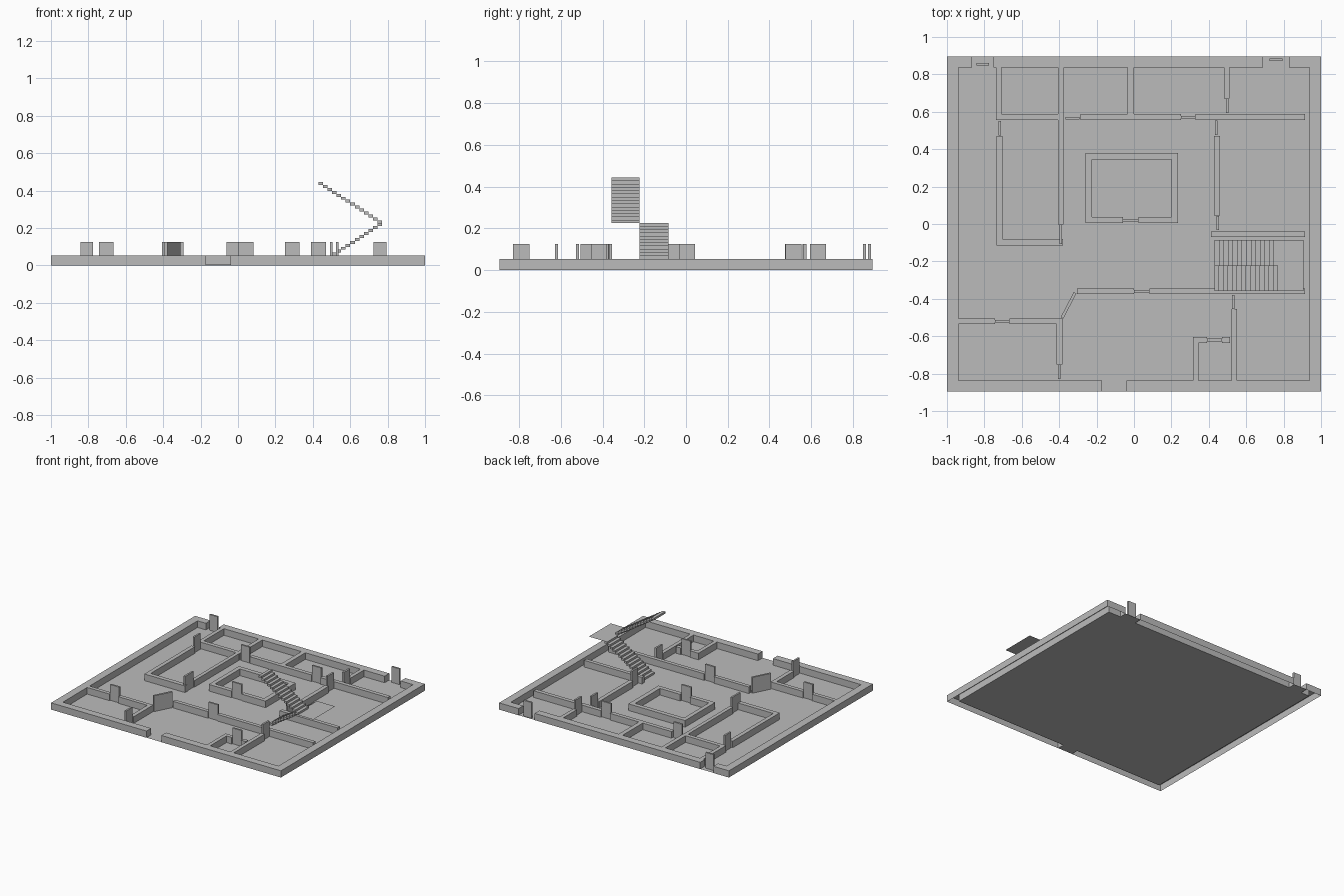
import bpy, bmesh, math
from mathutils import Vector

if "Cube" in bpy.data.objects:
    bpy.data.objects.remove(bpy.data.objects["Cube"])

WALL_H, DOOR_H = 0.053, 0.125
grey = bpy.data.materials.new("plain_grey")
grey.diffuse_color = (0.5, 0.5, 0.5, 1)
grey.use_nodes = True
grey.node_tree.nodes["Principled BSDF"].inputs["Base Color"].default_value = grey.diffuse_color


def finish(name, bm):
    mesh = bpy.data.meshes.new(name)
    bm.normal_update()
    bm.to_mesh(mesh)
    bm.free()
    mesh.materials.append(grey)
    ob = bpy.data.objects.new(name, mesh)
    bpy.context.collection.objects.link(ob)
    return ob


def prism(bm, pts, z0, z1, bottom=True):
    """Upright prism over a counter-clockwise outline."""
    lo = [bm.verts.new((x, y, z0)) for x, y in pts]
    hi = [bm.verts.new((x, y, z1)) for x, y in pts]
    n = len(pts)
    for i in range(n):
        j = (i + 1) % n
        bm.faces.new((lo[i], lo[j], hi[j], hi[i]))
    bm.faces.new(hi)
    if bottom:
        bm.faces.new(lo[::-1])


def rect(x0, x1, y0, y1):
    return [(x0, y0), (x1, y0), (x1, y1), (x0, y1)]


# Floor: inner sheet plus thresholds in the three entrances
X, Y, XI, YI = 1.0, 0.895, 0.938, 0.837
bm = bmesh.new()
for r in [(-XI, XI, -YI, YI), (-0.17, -0.04, -Y, -YI),
          (-0.865, -0.75, YI, Y), (0.69, 0.83, YI, Y)]:
    bm.faces.new([bm.verts.new((x, y, 0.001)) for x, y in rect(*r)])
finish("floor", bm)

# Outer wall: hollow underneath, broken by the entrances
bm = bmesh.new()
prism(bm, [(-0.865, Y), (-X, Y), (-X, -Y), (-0.17, -Y), (-0.17, -YI),
           (-XI, -YI), (-XI, YI), (-0.865, YI)], 0, WALL_H, False)
prism(bm, [(-0.04, -Y), (X, -Y), (X, Y), (0.83, Y), (0.83, YI),
           (XI, YI), (XI, -YI), (-0.04, -YI)], 0, WALL_H, False)
prism(bm, rect(-0.75, 0.69, YI, Y), 0, WALL_H, False)
finish("outer_wall", bm)


def wall_set(name, rects):
    bm = bmesh.new()
    for r in rects:
        prism(bm, rect(*r), 0.001, WALL_H, False)
    finish(name, bm)


# Interior walls, grouped by area (x0, x1, y0, y1)
wall_set("back_room_walls", [
    (-0.738, -0.708, 0.555, YI), (-0.708, -0.375, 0.555, 0.587),
    (-0.407, -0.375, 0.587, YI), (-0.285, 0.25, 0.555, 0.587),
    (-0.035, 0.0, 0.587, YI), (0.33, 0.915, 0.555, 0.587),
    (0.48, 0.51, 0.672, YI)])
wall_set("left_room_walls", [
    (-0.735, -0.703, -0.115, 0.47), (-0.703, -0.38, -0.115, -0.08),
    (-0.407, -0.378, -0.003, 0.555)])
wall_set("center_room_walls", [
    (-0.258, -0.225, 0.005, 0.38), (-0.225, 0.2, 0.345, 0.38),
    (0.2, 0.236, 0.005, 0.38), (-0.225, -0.06, 0.005, 0.038),
    (0.025, 0.2, 0.005, 0.038)])
wall_set("right_hall_walls", [
    (0.428, 0.46, 0.045, 0.47), (0.412, 0.915, -0.07, -0.04)])
wall_set("front_hall_walls", [
    (-0.305, 0.0, -0.375, -0.345), (0.083, 0.915, -0.375, -0.345)])
wall_set("front_left_room_walls", [
    (-XI, -0.743, -0.535, -0.505), (-0.665, -0.383, -0.535, -0.505),
    (-0.415, -0.383, -0.75, -0.535)])
wall_set("closet_walls", [
    (0.52, 0.55, -YI, -0.455), (0.315, 0.345, -YI, -0.605),
    (0.345, 0.39, -0.635, -0.605), (0.47, 0.512, -0.635, -0.605)])

# Door panels: centre, length, direction
doors = [
    (-0.328, 0.565, 0.075, "x"), (0.29, 0.57, 0.08, "x"),
    (-0.018, 0.017, 0.085, "x"), (0.041, -0.361, 0.083, "x"),
    (-0.704, -0.52, 0.078, "x"), (0.43, -0.62, 0.08, "x"),
    (-0.808, 0.855, 0.068, "x"), (0.76, 0.879, 0.07, "x"),
    (0.498, 0.633, 0.078, "y"), (-0.718, 0.513, 0.077, "y"),
    (0.44, 0.515, 0.077, "y"), (0.447, 0.006, 0.075, "y"),
    (-0.391, -0.055, 0.105, "y"), (-0.4, -0.79, 0.08, "y"),
    (0.53, -0.417, 0.077, "y")]
bm = bmesh.new()
T = 0.007
for x, y, length, axis in doors:
    a, b = (length / 2, T) if axis == "x" else (T, length / 2)
    prism(bm, rect(x - a, x + a, y - b, y + b), 0.001, DOOR_H)
finish("doors", bm)

# Slanted double door
p, q = Vector((-0.385, -0.502)), Vector((-0.315, -0.368))
d = (q - p).normalized()
n = Vector((d.y, -d.x)) * 0.008
bm = bmesh.new()
m = (p + q) / 2
for s, e in ((p, m), (m, q)):
    prism(bm, [s + n, e + n, e - n, s - n], 0.001, DOOR_H)
finish("slanted_double_door", bm)

# Two stair flights of floating treads
STEPS, X0, X1, MID = 14, 0.43, 0.77, 0.225
dx, dz = (X1 - X0) / STEPS, 0.22 / STEPS
lower, upper = bmesh.new(), bmesh.new()
for i in range(STEPS):
    x, z = X0 + i * dx, 0.005 + i * dz
    prism(lower, rect(x, x + dx, -0.222, -0.085), z, z + dz)
    x, z = X1 - (i + 1) * dx, MID + i * dz
    prism(upper, rect(x, x + dx, -0.357, -0.222), z, z + dz)
finish("lower_stairs", lower)
finish("upper_stairs", upper)

# Landing sheet
bm = bmesh.new()
bm.faces.new([bm.verts.new((x, y, MID)) for x, y in rect(X1, 0.905, -0.357, -0.085)])
finish("stair_landing", bm)
